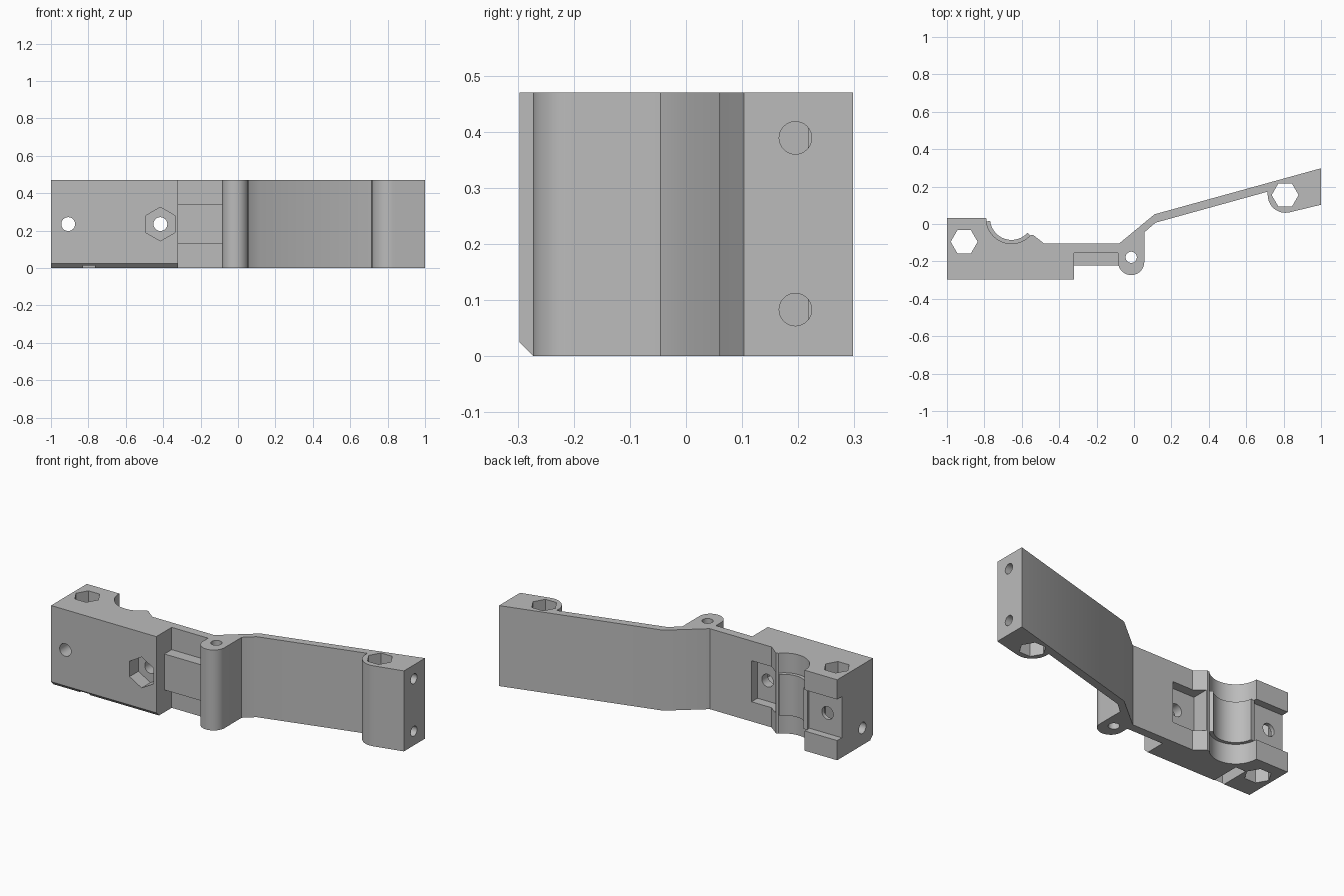
import bpy, bmesh
from math import sin, cos, radians

cube = bpy.data.objects.get("Cube")
if cube:
    bpy.data.objects.remove(cube, do_unlink=True)

H = 0.47
MID = H / 2

grey = bpy.data.materials.new("plain grey")
grey.use_nodes = True
grey.diffuse_color = (0.5, 0.5, 0.5, 1)
grey.node_tree.nodes["Principled BSDF"].inputs["Base Color"].default_value = (0.5, 0.5, 0.5, 1)


def arc(cx, cy, r, a0, a1, n=24):
    angles = [radians(a0 + (a1 - a0) * i / n) for i in range(n + 1)]
    return [(cx + r * cos(a), cy + r * sin(a)) for a in angles]


def ring(cx, cy, r, n=32, start=0):
    return arc(cx, cy, r, start, start + 360, n)[:-1]


def prism(name, points, lo, hi, axis="z"):
    """Extrude a 2D outline along an axis."""
    place = {"z": lambda u, v, w: (u, v, w),
             "y": lambda u, v, w: (u, w, v),
             "x": lambda u, v, w: (w, u, v)}[axis]
    bm = bmesh.new()
    low = [bm.verts.new(place(u, v, lo)) for u, v in points]
    high = [bm.verts.new(place(u, v, hi)) for u, v in points]
    bm.faces.new(low)
    bm.faces.new(high[::-1])
    for i in range(len(points)):
        j = (i + 1) % len(points)
        bm.faces.new((low[i], high[i], high[j], low[j]))
    bmesh.ops.recalc_face_normals(bm, faces=bm.faces)
    mesh = bpy.data.meshes.new(name)
    bm.to_mesh(mesh)
    bm.free()
    mesh.materials.append(grey)
    obj = bpy.data.objects.new(name, mesh)
    bpy.context.collection.objects.link(obj)
    return obj


def box(name, x0, x1, y0, y1, z0, z1):
    return prism(name, [(x0, y0), (x1, y0), (x1, y1), (x0, y1)], z0, z1)


def activate(obj):
    bpy.ops.object.select_all(action="DESELECT")
    obj.select_set(True)
    bpy.context.view_layer.objects.active = obj


def combine(obj, other, operation="DIFFERENCE"):
    activate(obj)
    mod = obj.modifiers.new("cut", "BOOLEAN")
    mod.operation = operation
    mod.solver = "EXACT"
    mod.object = other
    bpy.ops.object.modifier_apply(modifier=mod.name)
    bpy.data.objects.remove(other, do_unlink=True)


# Full-height outline: clamp block, web, hinge barrel, slanted arm and end boss
outline = [(-1, 0.033), (-0.79, 0.033)]
outline += arc(-0.655, 0.03, 0.135, 180, 318)
outline += [(-0.54, -0.058), (-0.48, -0.105), (-0.08, -0.105),
            (0.11, 0.052), (1, 0.298), (1, 0.103)]
outline += arc(0.81, 0.155, 0.095, 283, 180)
outline += [(0.715, 0.173), (0.115, 0.007), (0.055, -0.045)]
outline += arc(-0.015, -0.203, 0.07, 0, -180)
outline += [(-0.085, -0.155), (-0.32, -0.155), (-0.32, -0.297), (-1, -0.297)]
body = prism("bracket_body", outline, 0, H)

# Raised pad on the web, between block and barrel
combine(body, box("pad", -0.34, -0.07, -0.222, -0.14, 0.13, 0.34), "UNION")

# Chamfer along the lower front edge of the block
combine(body, prism("chamfer", [(-0.31, -0.01), (-0.262, -0.01), (-0.31, 0.038)],
                    -1.1, -0.31, "x"))

# Recesses on the back, either side of the cradle
combine(body, box("block_recess", -1.1, -0.77, -0.01, 0.1, 0.115, 0.355))
combine(body, box("web_pocket", -0.535, -0.35, -0.16, 0.1, 0.115, 0.355))

# Vertical holes: hexagonal nut channels and hinge pin
for x, y, r, sides in ((-0.908, -0.095, 0.072, 6), (0.808, 0.155, 0.072, 6),
                       (-0.015, -0.178, 0.03, 32)):
    combine(body, prism("vertical_hole", ring(x, y, r, sides), -0.1, H + 0.1))

# Bolt holes from front to back, with a hexagonal nut pocket
for x in (-0.908, -0.415):
    combine(body, prism("bolt_hole", ring(x, MID, 0.037), -0.4, 0.2, "y"))
combine(body, prism("nut_pocket", ring(-0.415, MID, 0.09, 6, 90), -0.4, -0.215, "y"))

# Screw holes in the arm end, reaching the nut channel
for z in (0.083, 0.389):
    combine(body, prism("end_hole", ring(0.195, z, 0.029), 0.81, 1.1, "x"))

# Side screw hole and its nut slot in the block underside
combine(body, prism("side_hole", ring(-0.2, 0.1, 0.033), -1.1, -0.72, "x"))
combine(body, box("nut_slot", -0.83, -0.765, -0.285, -0.1, -0.1, 0.17))

# Thin curved liner in the middle of the cradle
liner = prism("cradle_liner", arc(-0.655, 0.03, 0.115, 187, 318)
              + arc(-0.655, 0.03, 0.14, 318, 187), 0.115, 0.355)

for obj in (body, liner):
    activate(obj)
    bpy.ops.object.shade_smooth_by_angle(angle=radians(30))
